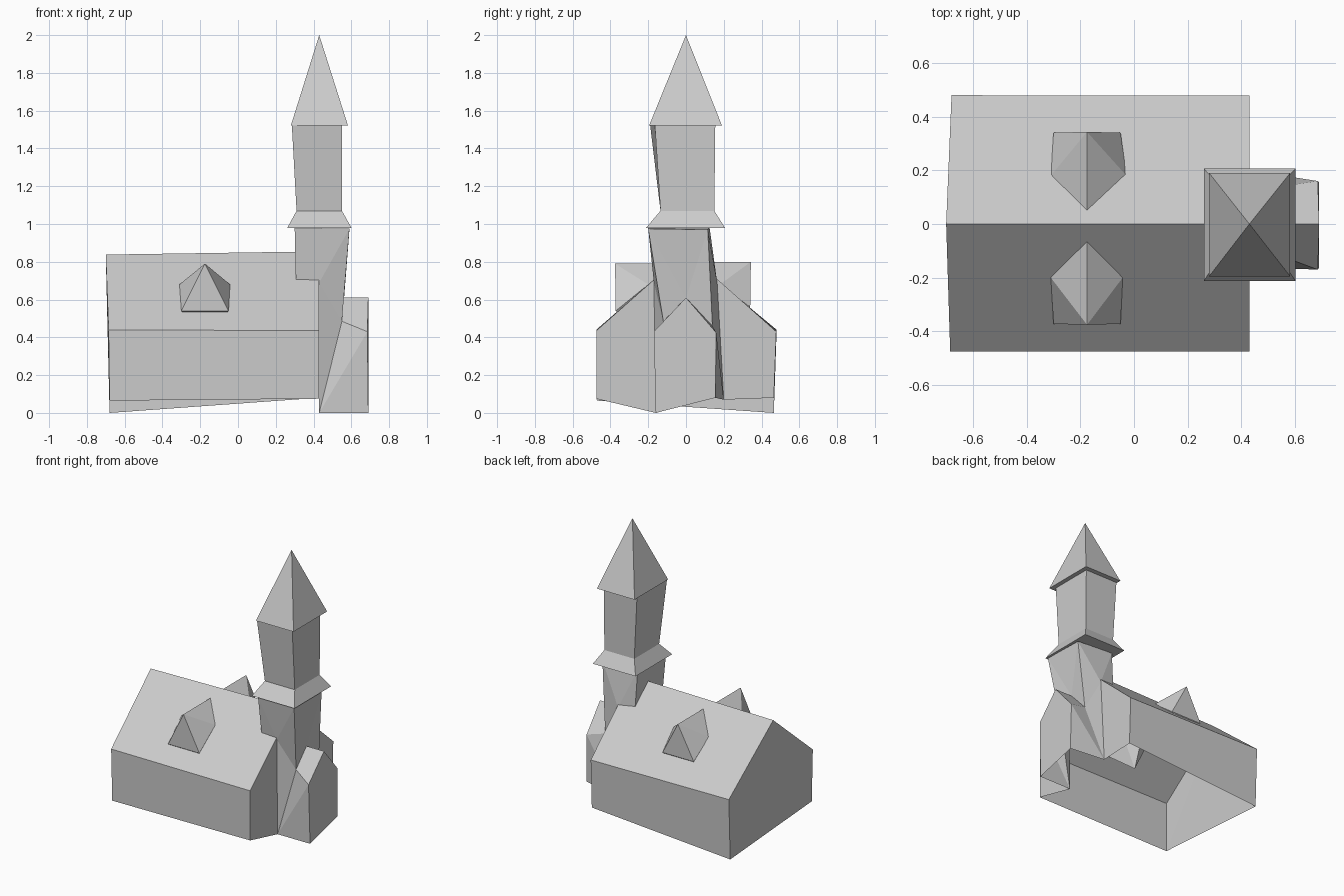
import bpy, bmesh

if "Cube" in bpy.data.objects:
    bpy.data.objects.remove(bpy.data.objects["Cube"])

stone = bpy.data.materials.new("light_grey")
stone.use_nodes = True
GREY = (0.6, 0.6, 0.6, 1)
stone.diffuse_color = GREY
stone.node_tree.nodes["Principled BSDF"].inputs["Base Color"].default_value = GREY


def build(name, points, faces):
    """Flat-shaded object from named points and faces, normals made consistent."""
    bm = bmesh.new()
    verts = {key: bm.verts.new(co) for key, co in points.items()}
    for face in faces:
        bm.faces.new([verts[key] for key in face])
    bmesh.ops.recalc_face_normals(bm, faces=bm.faces)
    mesh = bpy.data.meshes.new(name)
    bm.to_mesh(mesh)
    bm.free()
    mesh.materials.append(stone)
    obj = bpy.data.objects.new(name, mesh)
    bpy.context.collection.objects.link(obj)
    return obj


def rect(x0, x1, y0, y1, z):
    return [(x0, y0, z), (x1, y0, z), (x1, y1, z), (x0, y1, z)]


def loft(name, bottom, top):
    """Closed solid between a four-point ring and another ring or a single tip."""
    points = dict(enumerate(bottom + top))
    if len(top) == 1:
        faces = [(i, (i + 1) % 4, 4) for i in range(4)]
    else:
        faces = [(i, (i + 1) % 4, 4 + (i + 1) % 4, 4 + i) for i in range(4)] + [(4, 5, 6, 7)]
    return build(name, points, faces + [(3, 2, 1, 0)])


# Nave: hollow gabled hall, open underneath, with an uneven foot
nave = {
    "w_foot_f": (-0.68, -0.47, 0.065), "w_eave_f": (-0.685, -0.475, 0.44),
    "w_ridge": (-0.70, 0, 0.838),
    "w_eave_b": (-0.68, 0.48, 0.44), "w_foot_b": (-0.68, 0.465, 0),
    "e_foot_f": (0.43, -0.475, 0.075), "e_eave_f": (0.43, -0.475, 0.435),
    "e_ridge": (0.43, 0, 0.855),
    "e_eave_b": (0.43, 0.478, 0.43), "e_foot_b": (0.43, 0.465, 0.08),
    "door_f": (0.43, -0.16, 0), "door_top_f": (0.43, -0.165, 0.69),
    "door_b": (0.43, 0.20, 0.07), "door_top_b": (0.43, 0.165, 0.69),
}
build("nave", nave, [
    ("w_foot_f", "e_foot_f", "e_eave_f", "w_eave_f"),
    ("w_eave_f", "e_eave_f", "e_ridge", "w_ridge"),
    ("w_ridge", "e_ridge", "e_eave_b", "w_eave_b"),
    ("w_eave_b", "e_eave_b", "e_foot_b", "w_foot_b"),
    ("w_ridge", "w_foot_f", "w_eave_f"),
    ("w_ridge", "w_eave_b", "w_foot_b", "w_foot_f"),
    ("e_foot_f", "door_f", "door_top_f", "e_eave_f"),
    ("door_b", "e_foot_b", "e_eave_b", "door_top_b"),
    ("door_top_f", "door_top_b", "e_ridge"),
    ("e_eave_f", "door_top_f", "e_ridge"),
    ("door_top_b", "e_eave_b", "e_ridge"),
])

# Tower body with the gabled porch grown out of its outer side
tower = {
    "Af": (0.43, -0.16, 0), "Bf": (0.69, -0.16, 0), "Cf": (0.685, -0.17, 0.43),
    "Df": (0.55, -0.12, 0.485), "Ef": (0.59, -0.20, 0.975), "Ff": (0.30, -0.20, 0.98),
    "Gf": (0.31, -0.15, 0.55), "Hf": (0.43, -0.17, 0.69),
    "Ab": (0.43, 0.20, 0.07), "Bb": (0.69, 0.155, 0.08), "Cb": (0.685, 0.16, 0.425),
    "Db": (0.55, 0.14, 0.46), "Eb": (0.59, 0.115, 0.97), "Fb": (0.30, 0.125, 0.98),
    "Gb": (0.31, 0.16, 0.55), "Hb": (0.43, 0.165, 0.69),
    "R": (0.69, 0, 0.61), "S": (0.55, 0, 0.61),
}
faces = [("Bf", "Bb", "Cb", "R", "Cf"), ("Df", "S", "Ef"), ("Db", "Eb", "S"),
         ("S", "Eb", "Ef"), ("Ff", "Fb", "Gb", "Gf"), ("Ef", "Eb", "Fb", "Ff")]
for s in "fb":
    for path in ("ABC", "ACD", "ADH", "HDE", "HEF", "FGH"):
        faces.append([c + s for c in path])
    faces.append(("C" + s, "R", "S", "D" + s))
build("tower_body", tower, faces)

# Collar, upper shaft and spire
loft("tower_collar", rect(0.26, 0.602, -0.213, 0.207, 0.978),
     rect(0.31, 0.55, -0.135, 0.15, 1.07))
loft("upper_shaft", rect(0.31, 0.55, -0.135, 0.15, 1.07),
     [(0.285, -0.19, 1.525), (0.55, -0.165, 1.525), (0.55, 0.155, 1.525), (0.285, 0.155, 1.525)])
loft("spire", rect(0.28, 0.582, -0.195, 0.19, 1.522), [(0.43, 0, 2.0)])


# Dormers: triangular front, folded sides, point sunk below the roof
def dormer(name, foot_y, side_y, back_y, foot_z, tip_z, x_right):
    points = {
        "foot0": (-0.30, foot_y, foot_z), "foot1": (-0.05, foot_y, foot_z),
        "side0": (-0.31, side_y, 0.68), "side1": (x_right, side_y, 0.68),
        "back": (-0.175, back_y, tip_z), "tip": (-0.175, foot_y * 1.01, tip_z),
        "root": (-0.175, side_y, 0.40),
    }
    faces = [("foot0", "foot1", "tip"), ("foot1", "foot0", "root")]
    for i in "01":
        faces += [("foot" + i, "tip", "side" + i), ("side" + i, "tip", "back"),
                  ("foot" + i, "side" + i, "root"), ("side" + i, "back", "root")]
    build(name, points, faces)


dormer("front_dormer", -0.372, -0.20, -0.065, 0.54, 0.79, -0.042)
dormer("back_dormer", 0.34, 0.18, 0.05, 0.56, 0.80, -0.028)
